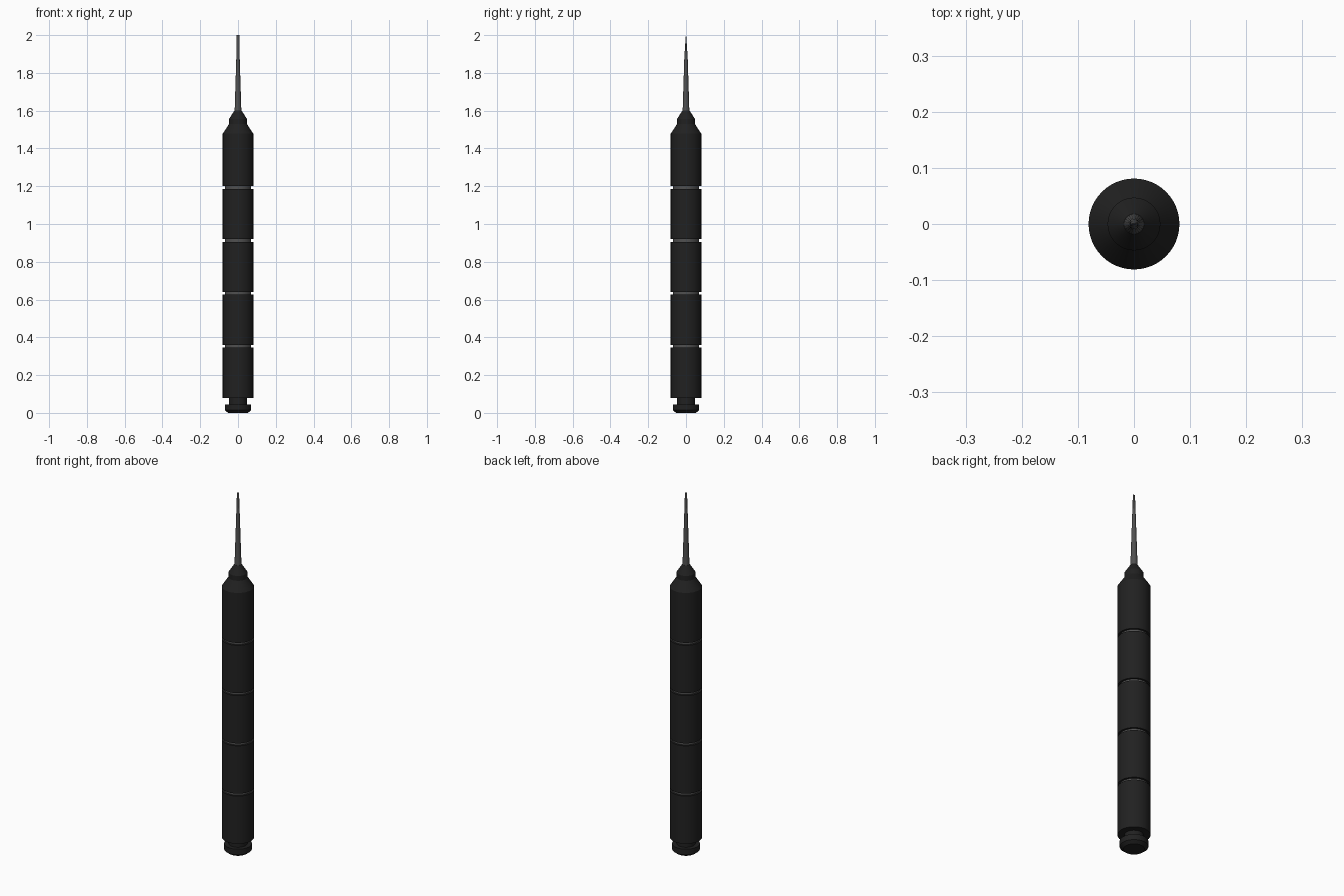
import bpy, bmesh, math

cube = bpy.data.objects.get("Cube")
if cube:
    bpy.data.objects.remove(cube, do_unlink=True)


def material(name, value):
    m = bpy.data.materials.new(name)
    m.use_nodes = True
    colour = (value, value, value, 1)
    m.diffuse_color = colour
    m.node_tree.nodes["Principled BSDF"].inputs["Base Color"].default_value = colour
    return m


black = material("black plastic", 0.015)
steel = material("dark steel", 0.08)


def lathe(name, profile, mat, sides=48):
    """Closed solid of revolution from (radius, height) points.
    An optional third value squashes that ring in y."""
    bm = bmesh.new()
    rings = []
    for radius, z, *squash in profile:
        depth = squash[0] if squash else 1
        angles = [math.tau * i / sides for i in range(sides)]
        rings.append([bm.verts.new((radius * math.cos(a), radius * depth * math.sin(a), z))
                      for a in angles])
    for low, high in zip(rings, rings[1:]):
        for i in range(sides):
            j = (i + 1) % sides
            bm.faces.new((low[i], low[j], high[j], high[i]))
    bm.faces.new(rings[0][::-1])
    bm.faces.new(rings[-1])
    mesh = bpy.data.meshes.new(name)
    bm.to_mesh(mesh)
    bm.free()
    mesh.materials.append(mat)
    obj = bpy.data.objects.new(name, mesh)
    bpy.context.collection.objects.link(obj)
    bpy.ops.object.select_all(action="DESELECT")
    obj.select_set(True)
    bpy.context.view_layer.objects.active = obj
    bpy.ops.object.shade_smooth_by_angle(angle=math.radians(25))
    return obj


BODY, NECK, CORE = 0.081, 0.047, 0.07
BOTTOM, SHOULDER, PITCH, GAP = 0.08, 1.478, 0.28, 0.014

# Swivel cap with its neck
lathe("swivel_cap", [(0.052, 0), (CORE, 0.014), (CORE, 0.045)], black)
lathe("cap_neck", [(NECK, 0.04), (NECK, 0.09)], black)

# Grip sleeves, separated by narrow grooves over a steel core
lathe("grip_core", [(CORE, 0.1), (CORE, 1.45)], steel)
for n in range(5):
    low = BOTTOM + n * PITCH
    high = low + PITCH - GAP if n < 4 else SHOULDER
    profile = [(BODY, low), (BODY, high)]
    if n == 4:
        profile.append((NECK, 1.53))
    lathe(f"grip_sleeve_{n + 1}", profile, black)

# Collar and nose cone
lathe("nose_collar", [(NECK, 1.52), (NECK, 1.557), (0.018, 1.602)], black)

# Tapered shaft, flattened into a blade at the tip
lathe("blade_shaft", [(0.018, 1.59), (0.009, 1.88), (0.008, 1.92, 0.8), (0.007, 2.0, 0.12)],
      steel, 24)
